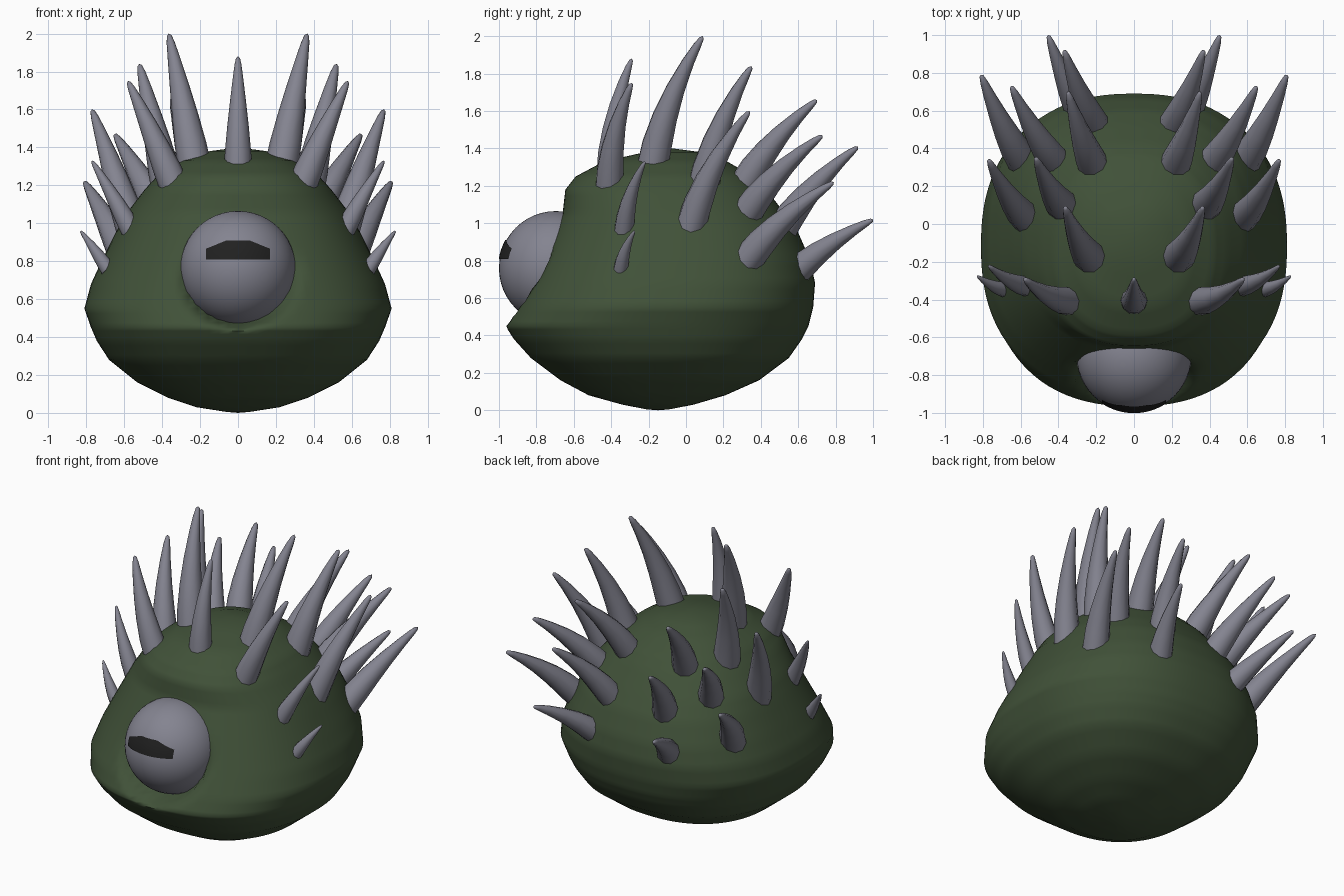
import bpy, bmesh, math
from mathutils import Vector

if "Cube" in bpy.data.objects:
    bpy.data.objects.remove(bpy.data.objects["Cube"])


def material(name, rgb):
    m = bpy.data.materials.new(name)
    m.diffuse_color = (*rgb, 1)
    m.use_nodes = True
    m.node_tree.nodes["Principled BSDF"].inputs["Base Color"].default_value = m.diffuse_color
    return m


GREEN = material("dark green", (0.052, 0.083, 0.04))
GREY = material("grey", (0.23, 0.23, 0.28))
BLACK = material("black", (0.015, 0.015, 0.015))


def finish(name, bm, mat, angle=50):
    bmesh.ops.recalc_face_normals(bm, faces=bm.faces)
    mesh = bpy.data.meshes.new(name)
    bm.to_mesh(mesh)
    bm.free()
    ob = bpy.data.objects.new(name, mesh)
    bpy.context.collection.objects.link(ob)
    mesh.materials.append(mat)
    bpy.ops.object.select_all(action='DESELECT')
    ob.select_set(True)
    bpy.context.view_layer.objects.active = ob
    bpy.ops.object.shade_smooth_by_angle(angle=math.radians(angle))
    return ob


def skin(bm, rings, bottom, top):
    """Join rings of points into a closed skin with a pole at each end."""
    rows = [[bm.verts.new(p) for p in r] for r in rings]
    n = len(rows[0])
    lo, hi = bm.verts.new(bottom), bm.verts.new(top)
    for i in range(n):
        j = (i + 1) % n
        bm.faces.new((lo, rows[0][j], rows[0][i]))
        bm.faces.new((hi, rows[-1][i], rows[-1][j]))
        for a, b in zip(rows, rows[1:]):
            bm.faces.new((a[i], a[j], b[j], b[i]))


EYE = Vector((0, -0.695, 0.76))
EYE_R = 0.305

# Body: height, half width, front y, back y
PROFILE = [
    (0.005, 0.06, -0.21, -0.09), (0.03, 0.22, -0.34, 0.04),
    (0.08, 0.37, -0.52, 0.21), (0.16, 0.53, -0.67, 0.39),
    (0.28, 0.68, -0.83, 0.55), (0.38, 0.745, -0.92, 0.62),
    (0.45, 0.775, -0.965, 0.655), (0.55, 0.81, -0.915, 0.68),
    (0.68, 0.775, -0.845, 0.69), (0.80, 0.72, -0.785, 0.665),
    (0.95, 0.645, -0.71, 0.60), (1.05, 0.59, -0.66, 0.53),
    (1.18, 0.49, -0.645, 0.43), (1.25, 0.425, -0.59, 0.36),
    (1.33, 0.30, -0.44, 0.22), (1.38, 0.15, -0.22, 0.08),
]
SIDES, STEPS, POWER = 96, 4, 2.35


def body_ring(z, w, front, back):
    ring = []
    mid, half = (front + back) / 2, (back - front) / 2
    for i in range(SIDES):
        a = 2 * math.pi * i / SIDES
        c, s = math.cos(a), math.sin(a)
        r = (abs(c) ** POWER + abs(s) ** POWER) ** (-1 / POWER)
        x, y = w * r * c, mid + half * r * s
        # Hollow socket around the eye
        d = math.hypot(x, z - EYE.z)
        if y < -0.5 and d < 0.33:
            t = min(1, (0.33 - d) / 0.07)
            t = t * t * (3 - 2 * t)
            y += t * (max(y, -0.72) - y)
        ring.append((x, y, z))
    return ring


rings = []
for a, b in zip(PROFILE, PROFILE[1:]):
    for k in range(STEPS):
        rings.append(body_ring(*[p + (q - p) * k / STEPS for p, q in zip(a, b)]))
rings.append(body_ring(*PROFILE[-1]))
bm = bmesh.new()
skin(bm, rings, (0, -0.15, 0), (0, -0.07, 1.4))
finish("body", bm, GREEN, 80)

# Eyeball
bm = bmesh.new()
bmesh.ops.create_uvsphere(bm, u_segments=48, v_segments=24, radius=EYE_R)
bmesh.ops.translate(bm, verts=bm.verts, vec=EYE)
finish("eye", bm, GREY)

# Pupil: thin arched slit that follows the eyeball
bm = bmesh.new()
cols = []
for i in range(17):
    x = -0.17 + 0.34 * i / 16
    top = 0.91 - 0.045 * max(0, (abs(x) - 0.06) / 0.11)
    col = []
    for k in range(5):
        z = 0.808 + (top - 0.808) * k / 4
        y = EYE.y - math.sqrt((EYE_R + 0.005) ** 2 - x * x - (z - EYE.z) ** 2)
        col.append(bm.verts.new((x, y, z)))
    cols.append(col)
for a, b in zip(cols, cols[1:]):
    for k in range(4):
        bm.faces.new((a[k], b[k], b[k + 1], a[k + 1]))
pupil = finish("pupil", bm, BLACK)
for f in pupil.data.polygons:
    if f.normal.y > 0:
        pupil.data.flip_normals()
        break

# Spikes: base point, tip point, base radius
SPIKES = [
    ((0, -0.40, 1.28), (0, -0.29, 1.88), 0.075),
    ((0.34, -0.40, 1.20), (0.58, -0.29, 1.75), 0.08),
    ((0.23, -0.17, 1.30), (0.365, 0.09, 2.0), 0.09),
    ((0.37, 0.10, 1.18), (0.52, 0.35, 1.84), 0.09),
    ((0.57, 0.04, 1.00), (0.77, 0.34, 1.60), 0.085),
    ((0.22, 0.33, 1.22), (0.35, 0.70, 1.66), 0.085),
    ((0.42, 0.34, 1.06), (0.65, 0.73, 1.47), 0.085),
    ((0.21, 0.53, 0.98), (0.37, 0.92, 1.41), 0.085),
    ((0.60, 0.36, 0.83), (0.81, 0.79, 1.22), 0.085),
    ((0.28, 0.59, 0.73), (0.455, 1.0, 1.02), 0.08),
    ((0.58, -0.32, 0.99), (0.77, -0.22, 1.33), 0.055),
    ((0.71, -0.335, 0.79), (0.83, -0.275, 0.96), 0.04),
]


def spike(name, base, tip, radius):
    base, tip = Vector(base), Vector(tip)
    axis = (tip - base).normalized()
    length = (tip - base).length
    base = base - axis * 0.05
    u = axis.cross(Vector((0, 1, 0))).normalized()
    v = axis.cross(u)
    rings = []
    for t, r in ((0, 1), (0.2, 0.93), (0.4, 0.77), (0.6, 0.58),
                 (0.8, 0.38), (0.93, 0.24), (0.985, 0.14)):
        bow = Vector((0, -0.05, 0.02)) * length * 4 * t * (1 - t)
        centre = base.lerp(tip, t) + bow
        rings.append([centre + radius * r * (u * math.cos(a) + v * math.sin(a))
                      for a in (2 * math.pi * i / 10 for i in range(10))])
    bm = bmesh.new()
    skin(bm, rings, base, tip)
    finish(name, bm, GREY, 60)


for n, (base, tip, radius) in enumerate(SPIKES):
    if base[0] == 0:
        spike("spike_centre", base, tip, radius)
        continue
    for side, sx in (("right", 1), ("left", -1)):
        spike(f"spike_{side}_{n}", (base[0] * sx, *base[1:]),
              (tip[0] * sx, *tip[1:]), radius)
